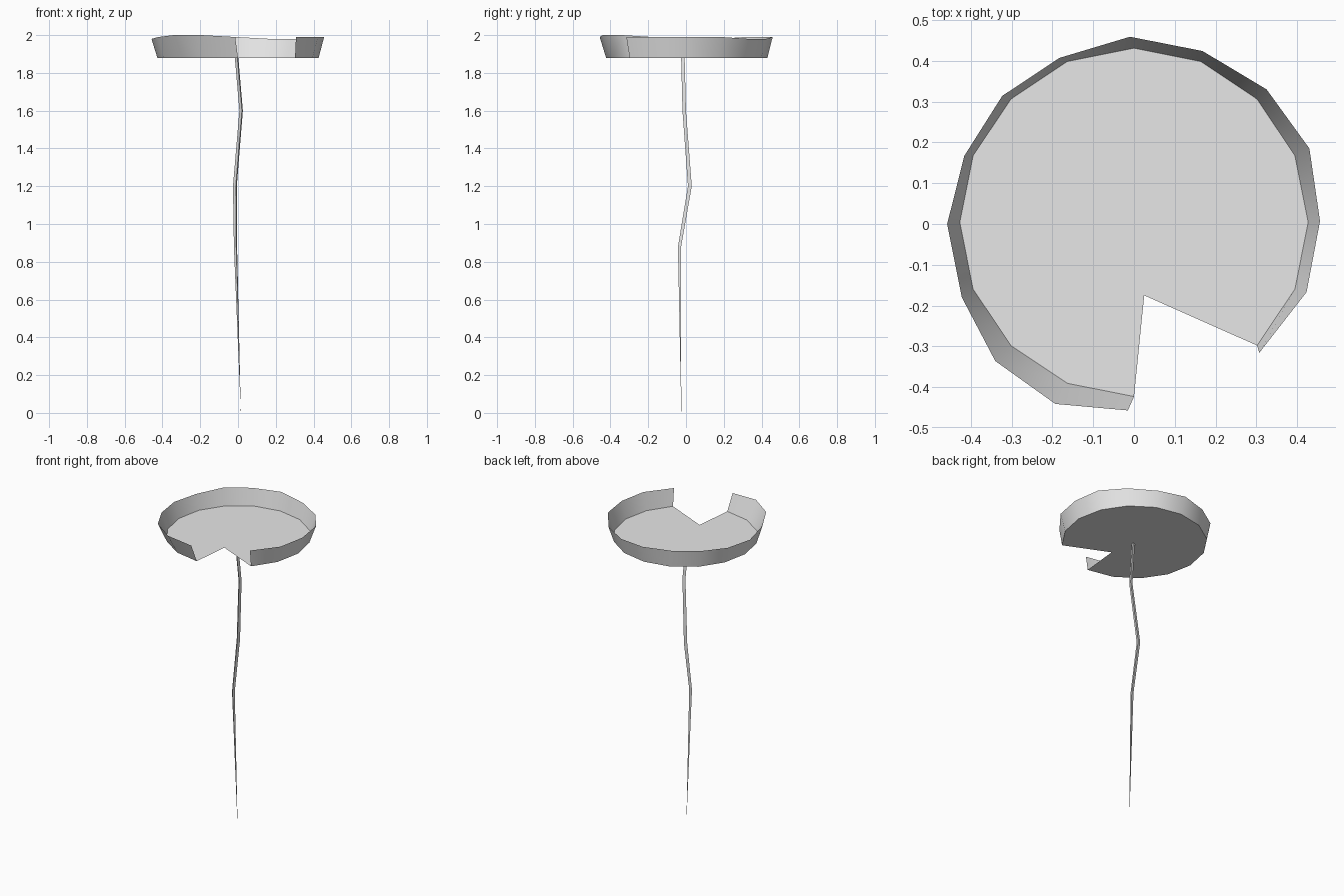
import bpy
import bmesh
import math
from mathutils import Vector

default_cube = bpy.data.objects.get("Cube")
if default_cube:
    bpy.data.objects.remove(default_cube, do_unlink=True)

# Single plain grey
grey = bpy.data.materials.new("plain_grey")
grey.use_nodes = True
grey_colour = (0.8, 0.8, 0.8, 1)
grey.diffuse_color = grey_colour
grey.node_tree.nodes["Principled BSDF"].inputs["Base Color"].default_value = grey_colour


def finish(bm, name):
    """Turn a bmesh into a named, softly shaded object."""
    mesh = bpy.data.meshes.new(name)
    bm.to_mesh(mesh)
    bm.free()
    obj = bpy.data.objects.new(name, mesh)
    bpy.context.collection.objects.link(obj)
    mesh.materials.append(grey)
    bpy.ops.object.select_all(action='DESELECT')
    obj.select_set(True)
    bpy.context.view_layer.objects.active = obj
    bpy.ops.object.shade_smooth_by_angle(angle=math.radians(30))
    return obj


def polar(radius, angle):
    return Vector((radius * math.cos(angle), radius * math.sin(angle), 0))


# Leaf: sixteen-sided floor with one corner pulled in as a notch
SIDES = 16
FLOOR_Z = 1.88
STEP = math.tau / SIDES
centre = Vector((0, 0.004, FLOOR_Z))
notch_tip = Vector((0.025, -0.175, FLOOR_Z))

# Uneven upturned rim, counter-clockwise from the right of the notch
rim_points = [
    (.307, -.316, 1.99), (.423, -.167, 1.99), (.456, .007, 1.99),
    (.43, .185, 1.99), (.325, .33, 1.98), (.168, .424, 1.98),
    (-.01, .459, 1.99), (-.183, .407, 1.99), (-.323, .314, 1.99),
    (-.416, .167, 1.98), (-.458, 0, 1.98), (-.422, -.18, 1.99),
    (-.34, -.336, 2), (-.193, -.441, 2), (-.015, -.457, 1.99),
]

bm = bmesh.new()
floor_ring = [bm.verts.new(centre + polar(0.427, (i - 2) * STEP))
              for i in range(len(rim_points))]
rim_ring = [bm.verts.new(point) for point in rim_points]
tip = bm.verts.new(notch_tip)
bm.faces.new(floor_ring + [tip])
for i in range(len(rim_points) - 1):
    bm.faces.new((floor_ring[i + 1], floor_ring[i], rim_ring[i], rim_ring[i + 1]))
finish(bm, "leaf_pad")

# Stem: crooked three-sided stalk tapering to a point at the bottom
stem_path = [
    ((-.006, -.015, FLOOR_Z), .011),
    ((.018, -.008, 1.6), .011),
    ((-.015, .022, 1.2), .012),
    ((-.012, -.033, .88), .010),
]
bm = bmesh.new()
rings = []
for position, radius in stem_path:
    rings.append([bm.verts.new(Vector(position) + polar(radius, math.radians(-75) + k * math.tau / 3))
                  for k in range(3)])
root_point = bm.verts.new((.015, -.025, 0))
for upper, lower in zip(rings, rings[1:]):
    for k in range(3):
        n = (k + 1) % 3
        bm.faces.new((upper[k], lower[k], lower[n], upper[n]))
for k in range(3):
    bm.faces.new((rings[-1][k], root_point, rings[-1][(k + 1) % 3]))
finish(bm, "stem")
